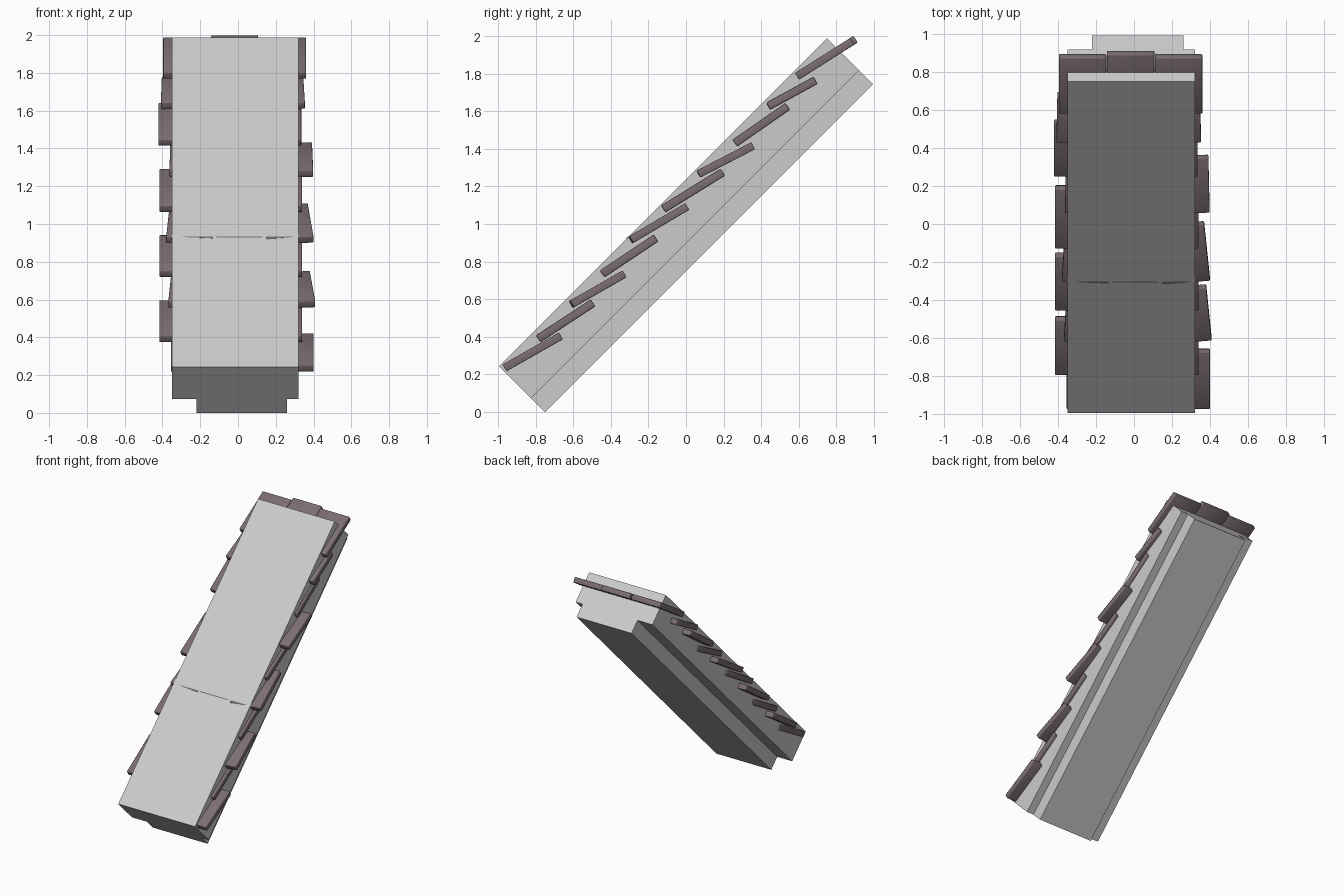
import bpy, bmesh, math
from mathutils import Matrix, Vector

if "Cube" in bpy.data.objects:
    bpy.data.objects.remove(bpy.data.objects["Cube"])

S = math.sqrt(0.5)
ALONG = Vector((0, S, S))       # up the slope
OUT = Vector((0, -S, S))        # away from the roof face

tile_mat = bpy.data.materials.new("tile_brown")
tile_mat.diffuse_color = (0.20, 0.155, 0.165, 1)
tile_mat.use_nodes = True
tile_mat.node_tree.nodes["Principled BSDF"].inputs["Base Color"].default_value = tile_mat.diffuse_color


def new_object(name, bm):
    bmesh.ops.recalc_face_normals(bm, faces=bm.faces)
    mesh = bpy.data.meshes.new(name)
    bm.to_mesh(mesh)
    bm.free()
    obj = bpy.data.objects.new(name, mesh)
    bpy.context.collection.objects.link(obj)
    return obj


# Sloping slab: stepped cross-section extruded up the slope
bm = bmesh.new()
corner = Vector((0, -0.75, 0.0))
profile = [(-0.22, 0), (0.26, 0), (0.26, 0.105), (0.32, 0.105),
           (0.32, 0.345), (-0.35, 0.345), (-0.35, 0.105), (-0.22, 0.105)]
face = bm.faces.new([bm.verts.new(corner + Vector((x, 0, 0)) + OUT * n) for x, n in profile])
ext = bmesh.ops.extrude_face_region(bm, geom=[face])
bmesh.ops.translate(bm, vec=ALONG * 2.466,
                    verts=[v for v in ext["geom"] if isinstance(v, bmesh.types.BMVert)])
new_object("sloping_slab", bm)


# One roof tile: thin bevelled board between two points in the y-z plane
def tile(name, x, low, high, yaw=0.0, lift=0.0):
    dy, dz = high[0] - low[0], high[1] - low[1]
    centre = Vector((x, (low[0] + high[0]) / 2, (low[1] + high[1]) / 2))
    pitch = math.atan2(dz, dy)
    centre += Vector((0, math.cos(pitch), math.sin(pitch))) * lift
    bm = bmesh.new()
    bmesh.ops.create_cube(bm, size=1)
    bmesh.ops.scale(bm, vec=(0.25, math.hypot(dy, dz), 0.042), verts=bm.verts)
    bmesh.ops.bevel(bm, geom=bm.edges[:], offset=0.005, segments=2, profile=0.5, affect='EDGES')
    bmesh.ops.transform(bm, verts=bm.verts, matrix=Matrix.Translation(centre)
                        @ Matrix.Rotation(pitch, 4, 'X') @ Matrix.Rotation(yaw, 4, 'Z'))
    obj = new_object(name, bm)
    obj.data.materials.append(tile_mat)
    obj.data.shade_smooth()
    obj.data.set_sharp_from_angle(angle=math.radians(50))


# Rows: low end and high end (y, z), right edge x, yaw of the outer tiles
rows = [
    ((-0.965, 0.235), (-0.665, 0.405), 0.40, 0.0),
    ((-0.785, 0.390), (-0.495, 0.580), 0.34, 0.0),
    ((-0.615, 0.570), (-0.335, 0.730), 0.395, 0.09),
    ((-0.445, 0.735), (-0.160, 0.925), 0.34, 0.0),
    ((-0.300, 0.912), (-0.002, 1.088), 0.385, 0.09),
    ((-0.120, 1.080), (0.195, 1.275), 0.34, 0.0),
    ((0.065, 1.265), (0.355, 1.415), 0.395, 0.02),
    ((0.260, 1.430), (0.540, 1.625), 0.335, 0.0),
    ((0.435, 1.625), (0.685, 1.762), 0.35, 0.03),
    ((0.590, 1.785), (0.885, 1.972), 0.36, 0.0),
]
for r, (low, high, right, yaw) in enumerate(rows, 1):
    for c, turn in enumerate((-yaw * 0.6, 0.0, yaw)):
        lift = 0.02 if r == 10 and c == 1 else 0.0
        tile(f"roof_tile_{r}_{c + 1}", right - 0.125 - 0.253 * (2 - c), low, high, turn, lift)
